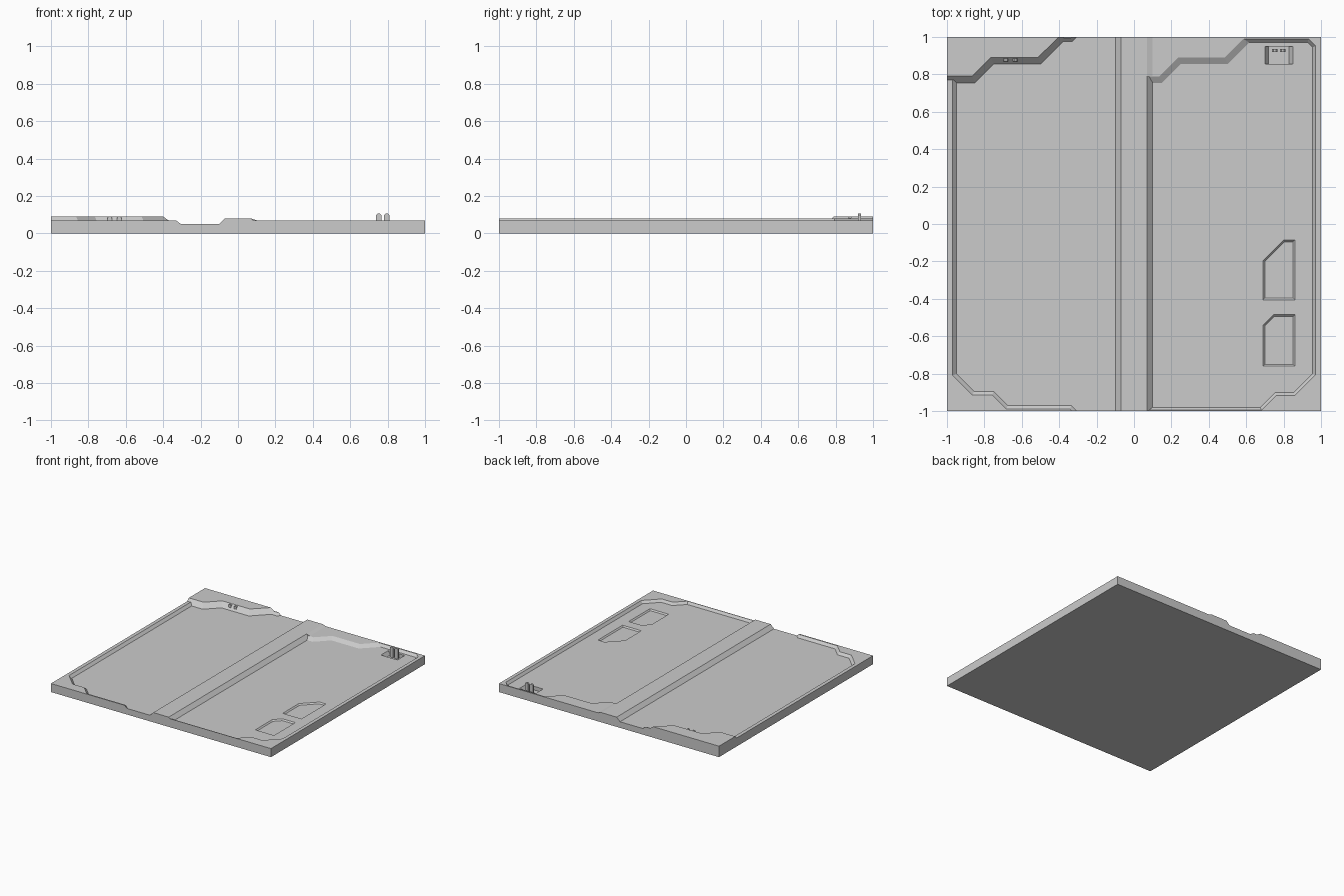
import bpy, bmesh

if "Cube" in bpy.data.objects:
    bpy.data.objects.remove(bpy.data.objects["Cube"])


def loft(name, lower, upper):
    """Solid between two matching loops of 3D points."""
    bm = bmesh.new()
    a = [bm.verts.new(p) for p in lower]
    b = [bm.verts.new(p) for p in upper]
    n = len(a)
    bm.faces.new(a[::-1])
    bm.faces.new(b)
    for i in range(n):
        j = (i + 1) % n
        bm.faces.new((a[i], a[j], b[j], b[i]))
    bmesh.ops.recalc_face_normals(bm, faces=bm.faces[:])
    me = bpy.data.meshes.new(name)
    bm.to_mesh(me)
    bm.free()
    ob = bpy.data.objects.new(name, me)
    bpy.context.collection.objects.link(ob)
    return ob


def offset(poly, widths):
    """Push each edge of a counter-clockwise polygon outward by its width."""
    n = len(poly)

    def normal(i):
        (x0, y0), (x1, y1) = poly[i], poly[(i + 1) % n]
        l = ((x1 - x0) ** 2 + (y1 - y0) ** 2) ** 0.5
        return (y1 - y0) / l, (x0 - x1) / l
    out = []
    for i, (x, y) in enumerate(poly):
        (ax, ay), (bx, by) = normal(i - 1), normal(i)
        wa, wb = widths[i - 1], widths[i]
        det = ax * by - ay * bx
        out.append((x + (wa * by - wb * ay) / det, y + (ax * wb - bx * wa) / det))
    return out


def sloped(name, poly, z0, z1, widths):
    return loft(name, [(x, y, z0) for x, y in poly],
                [(x, y, z1) for x, y in offset(poly, widths)])


def prism_y(name, profile, y0, y1):
    return loft(name, [(x, y0, z) for x, z in profile], [(x, y1, z) for x, z in profile])


def cut(target, cutter):
    m = target.modifiers.new("cut", 'BOOLEAN')
    m.operation, m.solver, m.object = 'DIFFERENCE', 'EXACT', cutter
    bpy.context.view_layer.objects.active = target
    bpy.ops.object.modifier_apply(modifier=m.name)
    bpy.data.objects.remove(cutter)


# Main tile
square = [(-1, -1), (1, -1), (1, 1), (-1, 1)]
tile = sloped("floor_tile", square, 0, 0.07, [0] * 4)

# Left sunken panel, open at front and back
left = [(-0.10, -1.05), (-0.10, 1.05), (-0.255, 1.05), (-0.33, 0.975), (-0.38, 0.975),
        (-0.5, 0.855), (-0.75, 0.855), (-0.85, 0.755), (-0.95, 0.755), (-0.95, -0.8),
        (-0.855, -0.895), (-0.75, -0.895), (-0.675, -0.97), (-0.335, -0.97), (-0.255, -1.05)]
cut(tile, sloped("left_cutter", left, 0.05, 0.08, [0.03] * len(left)))

# Right sunken panel, with a gentler slope along the back corner steps
right = [(0.10, -0.98), (0.675, -0.98), (0.755, -0.9), (0.855, -0.9), (0.955, -0.8),
         (0.955, 0.945), (0.93, 0.97), (0.615, 0.97), (0.5, 0.855), (0.25, 0.855),
         (0.15, 0.755), (0.10, 0.755)]
slopes = [0.0225] + [0.024] * 5 + [0.03] + [0.052] * 4 + [0.03]
cut(tile, sloped("right_cutter", right, 0.05, 0.08, slopes))

# Two shallow chamfered hatches
for y0, y1, c in ((-0.395, -0.095, 0.105), (-0.75, -0.495, 0.05)):
    hatch = [(0.70, y0), (0.85, y0), (0.85, y1), (0.70 + c, y1), (0.70, y1 - c)]
    cut(tile, sloped("hatch_cutter", hatch, 0.04, 0.055, [0.015] * 5))

# Socket with sloped ends
cut(tile, prism_y("socket_cutter", [(0.72, 0.02), (0.83, 0.02), (0.857, 0.06), (0.693, 0.06)],
                  0.855, 0.95))

# Centre ridge and its gentler back shoulder
prism_y("centre_ridge", [(-0.08, 0.07), (-0.07, 0.08), (0.07, 0.08), (0.08, 0.07)], -1, 1)
prism_y("ridge_shoulder", [(0.06, 0.07), (0.07, 0.08), (0.10, 0.07)], 0.79, 1)

# Raised back-left corner plate
corner = [(-1, 0.77), (-0.857, 0.77), (-0.757, 0.87), (-0.507, 0.87), (-0.372, 1), (-1, 1)]
sloped("corner_plate", corner, 0.07, 0.09, [-0.02] * 4 + [0, 0])


# Small lugs in the socket and on the corner plate slope
def lug(name, x, y, z0, z1, w):
    c = 0.007
    prism_y(name, [(x - w, z0), (x + w, z0), (x + w, z1 - c), (x + w - c, z1),
                   (x - w + c, z1), (x - w, z1 - c)], y - 0.008, y + 0.008)


for x in (0.752, 0.795):
    lug("socket_lug", x, 0.927, 0.02, 0.105, 0.014)
for x in (-0.685, -0.635):
    lug("plate_lug", x, 0.878, 0.05, 0.09, 0.012)
